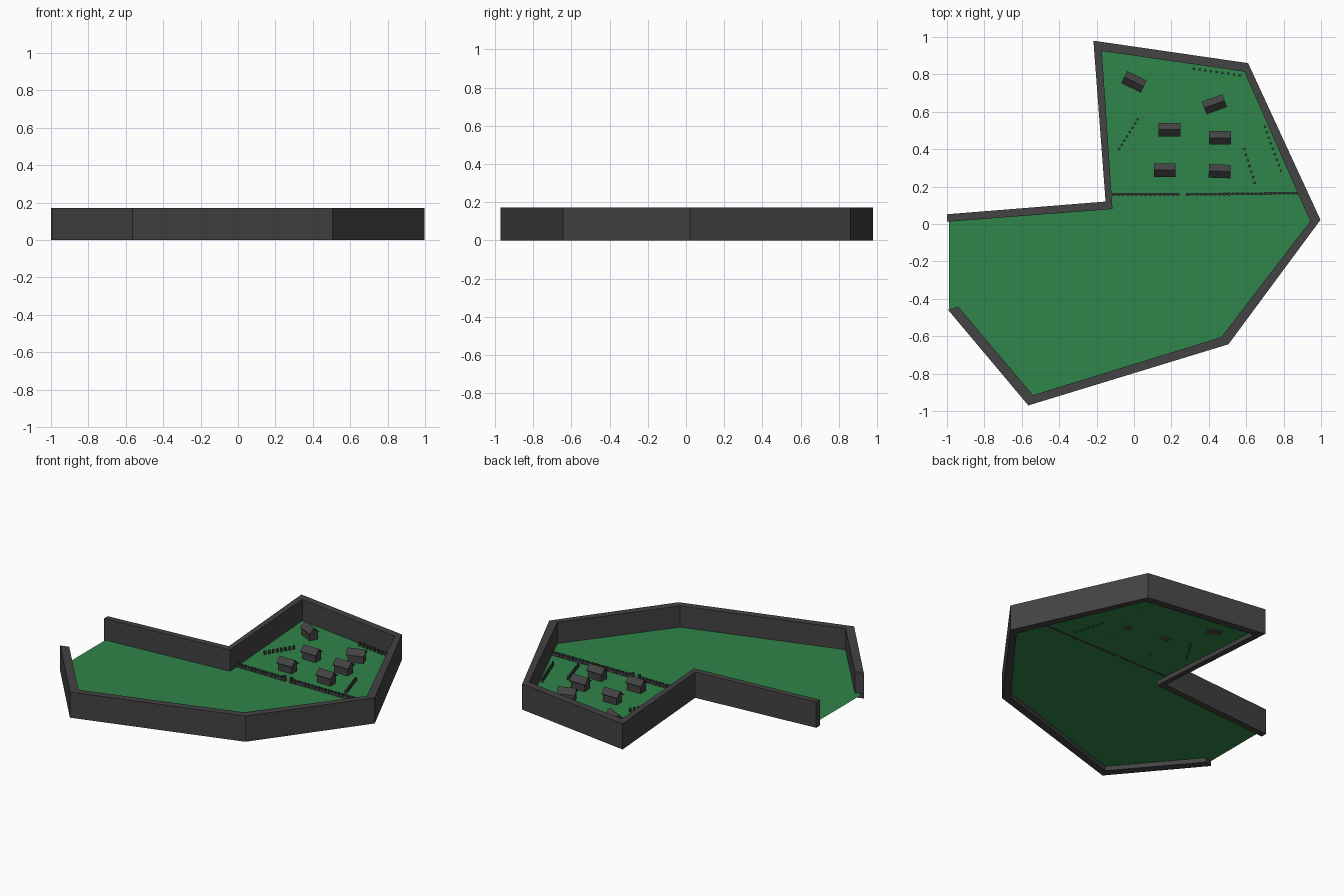
import bpy, bmesh, math
from mathutils import Matrix, Vector

if "Cube" in bpy.data.objects:
    bpy.data.objects.remove(bpy.data.objects["Cube"])

FLOOR_Z = 0.03
WALL_H = 0.172


def material(name, rgb):
    m = bpy.data.materials.new(name)
    m.diffuse_color = (*rgb, 1)
    m.use_nodes = True
    m.node_tree.nodes["Principled BSDF"].inputs["Base Color"].default_value = m.diffuse_color
    return m


GRASS = material("grass green", (0.030, 0.235, 0.068))
STONE = material("dark grey", (0.056, 0.056, 0.056))


def finish(name, bm, mat):
    bmesh.ops.recalc_face_normals(bm, faces=bm.faces)
    me = bpy.data.meshes.new(name)
    bm.to_mesh(me)
    bm.free()
    me.materials.append(mat)
    ob = bpy.data.objects.new(name, me)
    bpy.context.collection.objects.link(ob)
    return ob


def add_box(bm, x, y, z0, z1, sx, sy, angle=0.0):
    mat = (Matrix.Translation((x, y, (z0 + z1) / 2)) @ Matrix.Rotation(angle, 4, 'Z')
           @ Matrix.Diagonal((sx, sy, z1 - z0, 1)))
    bmesh.ops.create_cube(bm, size=1, matrix=mat)


# Boundary wall: matching outer and inner outlines, open on the west side
outer = [(-1, .052), (-.152, .12), (-.217, .98), (.61, .86), (.997, .022),
         (.505, -.643), (-.565, -.97), (-.995, -.458)]
inner = [(-1, .012), (-.115, .08), (-.172, .925), (.59, .815), (.942, .015),
         (.467, -.605), (-.54, -.915), (-.94, -.442)]
bm = bmesh.new()
rings = []
for o, i in zip(outer, inner):
    rings.append([bm.verts.new((*p, z)) for p, z in
                  ((o, 0), (o, WALL_H), (i, WALL_H), (i, 0))])
for a, b in zip(rings, rings[1:]):
    for k in range(4):
        n = (k + 1) % 4
        bm.faces.new((a[k], a[n], b[n], b[k]))
bm.faces.new(rings[0])
bm.faces.new(rings[-1])
finish("boundary_wall", bm, STONE)

# Grass floor: edge runs inside the wall thickness
bm = bmesh.new()
edge = [(Vector(o) + Vector(i)) / 2 for o, i in zip(outer, inner)]
edge[0].x = edge[-1].x = -.99
bm.faces.new([bm.verts.new((p.x, p.y, FLOOR_Z)) for p in reversed(edge)])
floor = finish("grass_floor", bm, GRASS)


# Huts: gabled body with overhanging roof slabs
def hut(name, x, y, degrees):
    bm = bmesh.new()
    L, W, eave, ridge = .05, .029, .05, .078
    profile = [(-W, 0), (W, 0), (W, eave), (0, ridge), (-W, eave)]
    roof = [(-.036, eave - .004), (0, ridge), (.036, eave - .004),
            (.036, eave + .001), (0, ridge + .006), (-.036, eave + .001)]
    for pts, half in ((profile, L), (roof, L + .008)):
        ends = [[bm.verts.new((sx * half, py, pz)) for py, pz in pts] for sx in (-1, 1)]
        for e in ends:
            bm.faces.new(e)
        for k in range(len(pts)):
            n = (k + 1) % len(pts)
            bm.faces.new((ends[0][k], ends[0][n], ends[1][n], ends[1][k]))
    ob = finish(name, bm, STONE)
    ob.location = (x, y, FLOOR_Z)
    ob.rotation_euler.z = math.radians(degrees)


for k, (x, y, a) in enumerate([(0, .76, -26), (.43, .64, 20), (.19, .505, 0),
                               (.46, .46, 0), (.165, .288, 0), (.458, .282, -2)]):
    hut(f"hut_{k + 1}", x, y, a)


# Rows of small posts, optionally joined by a rail
def post_row(name, a, b, count, size, height, rail=False):
    bm = bmesh.new()
    a, b = Vector(a), Vector(b)
    angle = math.atan2(b.y - a.y, b.x - a.x)
    for k in range(count):
        p = a.lerp(b, k / (count - 1))
        add_box(bm, p.x, p.y, FLOOR_Z - .004, FLOOR_Z + height, size, size, angle)
    if rail:
        c = (a + b) / 2
        add_box(bm, c.x, c.y, FLOOR_Z - .004, FLOOR_Z + height * .6,
                (b - a).length, size * .6, angle)
    finish(name, bm, STONE)


post_row("fence_west", (-.11, .158), (.235, .158), 15, .014, .026, True)
post_row("fence_east", (.285, .158), (.875, .165), 25, .014, .026, True)
for k, (a, b, n) in enumerate([((-.08, .40), (.02, .56), 8), ((.32, .83), (.565, .795), 9),
                               ((.59, .40), (.645, .22), 7), ((.70, .52), (.785, .285), 9)]):
    post_row(f"post_row_{k + 1}", a, b, n, .012, .024)

# Gate posts either side of the fence gap
bm = bmesh.new()
for x in (.235, .285):
    add_box(bm, x, .158, FLOOR_Z - .004, FLOOR_Z + .036, .016, .018)
finish("gate_posts", bm, STONE)
